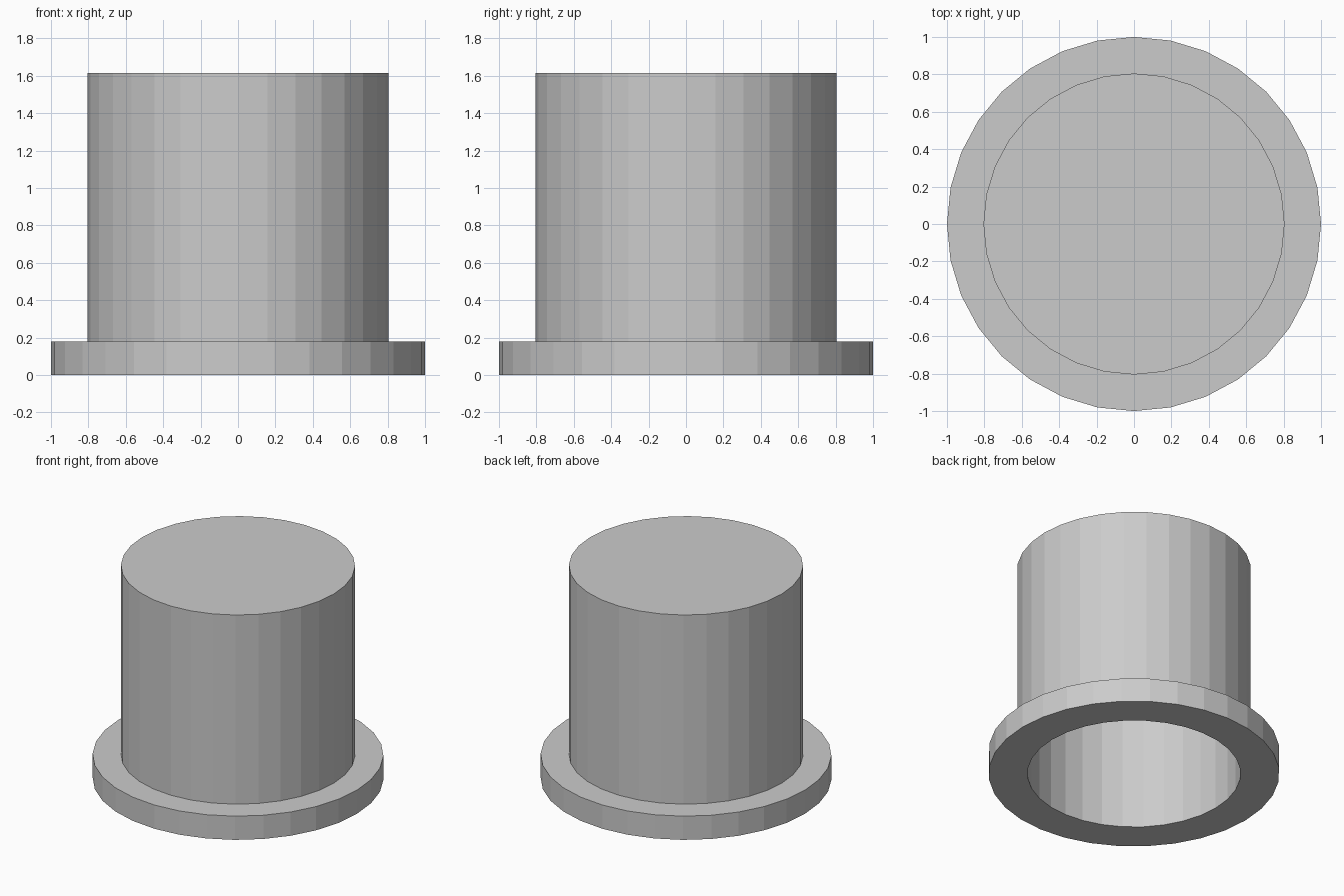
import bpy, bmesh, math

if "Cube" in bpy.data.objects:
    bpy.data.objects.remove(bpy.data.objects["Cube"])

SIDES = 32

# Outline from the top centre, down the outside, under the rim and up the bore
profile = [(0.805, 1.615), (0.805, 0.18), (1.0, 0.18), (1.0, 0.0),
           (0.733, 0.0), (0.733, 1.54)]

bm = bmesh.new()
rings = []
for r, z in profile:
    rings.append([bm.verts.new((r * math.cos(2 * math.pi * i / SIDES),
                                r * math.sin(2 * math.pi * i / SIDES), z))
                  for i in range(SIDES)])

# Walls, flange and bore
for a, b in zip(rings, rings[1:]):
    for i in range(SIDES):
        j = (i + 1) % SIDES
        bm.faces.new((a[i], b[i], b[j], a[j]))

# Closed top and bore ceiling
bm.faces.new(rings[0])
bm.faces.new(rings[-1][::-1])
bmesh.ops.recalc_face_normals(bm, faces=bm.faces[:])

mesh = bpy.data.meshes.new("flanged_cap")
bm.to_mesh(mesh)
bm.free()
cap = bpy.data.objects.new("flanged_cap", mesh)
bpy.context.collection.objects.link(cap)
